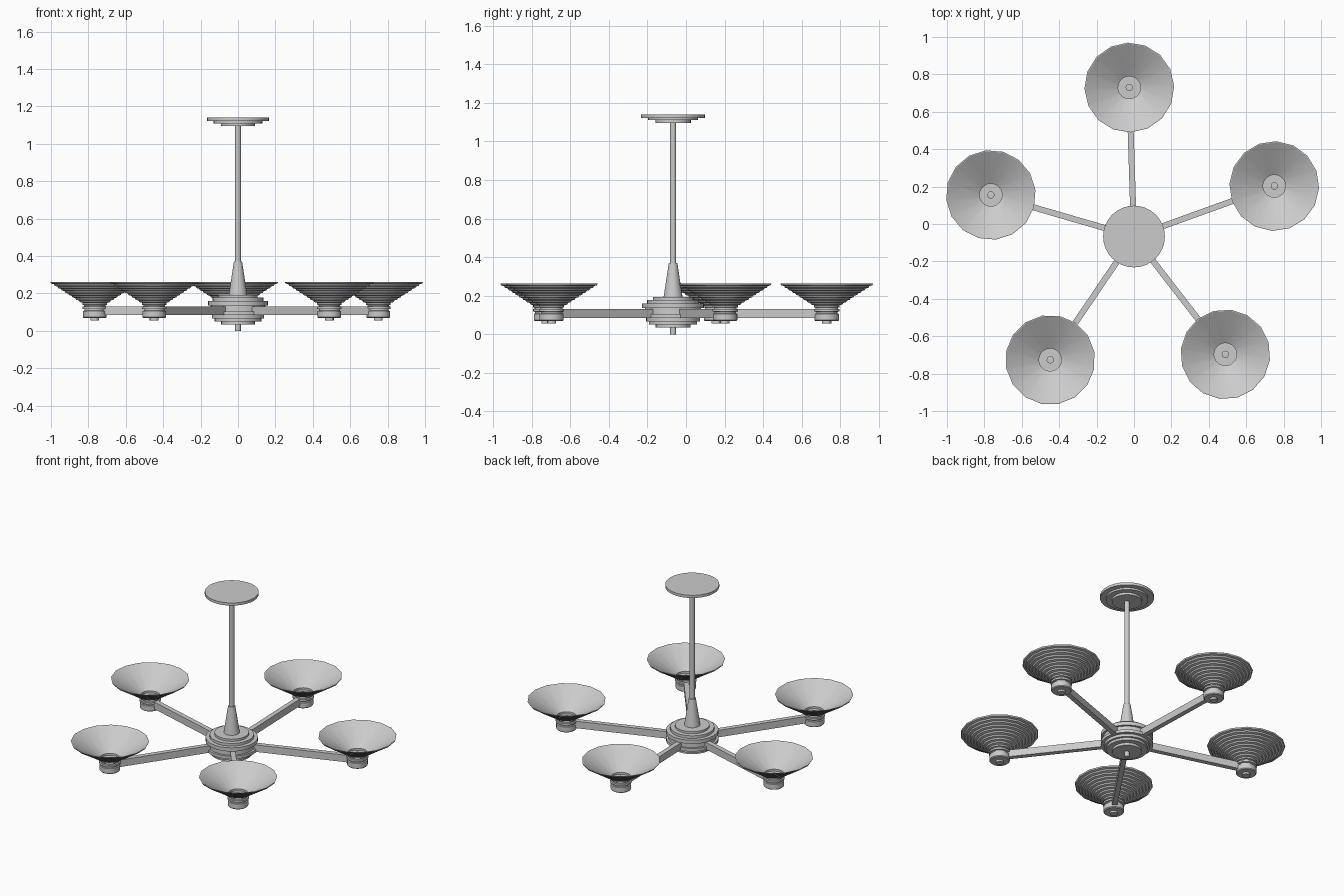
import bpy, math

if "Cube" in bpy.data.objects:
    bpy.data.objects.remove(bpy.data.objects["Cube"])

HUB_Y = -0.067
ARM_R = 0.797


def lathe(name, profile, sides, loc, rot=0.0):
    """Revolve an (r, z) profile; a zero radius becomes a single pole vertex."""
    verts, rings, faces = [], [], []
    for r, z in profile:
        n = 1 if r == 0 else sides
        rings.append((len(verts), n))
        for i in range(n):
            a = 2 * math.pi * i / sides
            verts.append((r * math.cos(a), r * math.sin(a), z))
    for (s, n), (t, m) in zip(rings, rings[1:]):
        for i in range(sides):
            j = (i + 1) % sides
            f = [s + i % n, s + j % n, t + j % m, t + i % m]
            faces.append(list(dict.fromkeys(f)))
    me = bpy.data.meshes.new(name)
    me.from_pydata(verts, [], faces)
    ob = bpy.data.objects.new(name, me)
    bpy.context.collection.objects.link(ob)
    ob.location = loc
    ob.rotation_euler.z = rot
    smooth(ob)
    return ob


def smooth(ob):
    bpy.ops.object.select_all(action='DESELECT')
    ob.select_set(True)
    bpy.context.view_layer.objects.active = ob
    bpy.ops.object.shade_smooth_by_angle(angle=math.radians(30))


centre = (0, HUB_Y, 0)

# stepped ceiling plate
lathe("ceiling_plate", [(0, 1.095), (0.092, 1.095), (0.092, 1.11), (0.13, 1.11),
      (0.13, 1.122), (0.165, 1.122), (0.165, 1.14), (0, 1.14)], 32, centre)
# hanging rod
lathe("rod", [(0, 0.30), (0.016, 0.30), (0.016, 1.10), (0, 1.10)], 16, centre)
# tapered collar above the hub
lathe("collar", [(0, 0.17), (0.052, 0.17), (0.048, 0.20), (0.022, 0.37), (0, 0.372)],
      24, centre)
# stepped hub with a central groove
lathe("hub", [(0, 0.034), (0.09, 0.034), (0.09, 0.05), (0.125, 0.05), (0.125, 0.066),
      (0.14, 0.066), (0.14, 0.084), (0.16, 0.084), (0.16, 0.104), (0.146, 0.104),
      (0.146, 0.135), (0.16, 0.135), (0.16, 0.16), (0.135, 0.16), (0.135, 0.178),
      (0.105, 0.178), (0.105, 0.192), (0, 0.192)], 32, centre)
# bottom finial
lathe("finial", [(0, 0), (0.015, 0), (0.015, 0.04), (0, 0.04)], 16, centre)

# shade: terraced outside, plain cone inside
STEPS = 9
r0, z0, r1, z1 = 0.066, 0.15, 0.24, 0.262
shade_profile = []
for k in range(STEPS):
    ra = r0 + (r1 - r0) * k / STEPS
    rb = r0 + (r1 - r0) * (k + 1) / STEPS
    za = z0 + (z1 - z0) * k / STEPS
    zb = z0 + (z1 - z0) * (k + 1) / STEPS
    shade_profile += [(ra, za), (rb - 0.004, za + 0.004), (rb, zb)]
shade_profile += [(0.235, z1), (0.062, 0.154)]

cup_profile = [(0, 0.068), (0.058, 0.068), (0.063, 0.073), (0.063, 0.106),
               (0.056, 0.108), (0.056, 0.116), (0.066, 0.118), (0.066, 0.13),
               (0.058, 0.132), (0.058, 0.138), (0.066, 0.14), (0.066, 0.152),
               (0.060, 0.152), (0.060, 0.138), (0, 0.138)]

for i in range(5):
    a = math.radians(91.8 + 72 * i)
    ca, sa = math.cos(a), math.sin(a)
    pos = (ARM_R * ca, HUB_Y + ARM_R * sa, 0)
    # square arm from hub to cup
    mid = (0.12 + ARM_R - 0.04) / 2
    bpy.ops.mesh.primitive_cube_add(size=1, location=(mid * ca, HUB_Y + mid * sa, 0.108))
    arm = bpy.context.object
    arm.name = f"arm_{i + 1}"
    arm.scale = (ARM_R - 0.16, 0.032, 0.047)
    arm.rotation_euler.z = a
    # lamp cup, its fixing nut, bulb socket and shade
    lathe(f"cup_{i + 1}", cup_profile, 24, pos, a)
    lathe(f"cup_nut_{i + 1}", [(0, 0.055), (0.024, 0.055), (0.024, 0.07), (0, 0.07)],
          12, pos, a)
    lathe(f"socket_{i + 1}", [(0.02, 0.137), (0.02, 0.148), (0, 0.15)], 8, pos, a)
    lathe(f"shade_{i + 1}", shade_profile, 16, pos, a)
